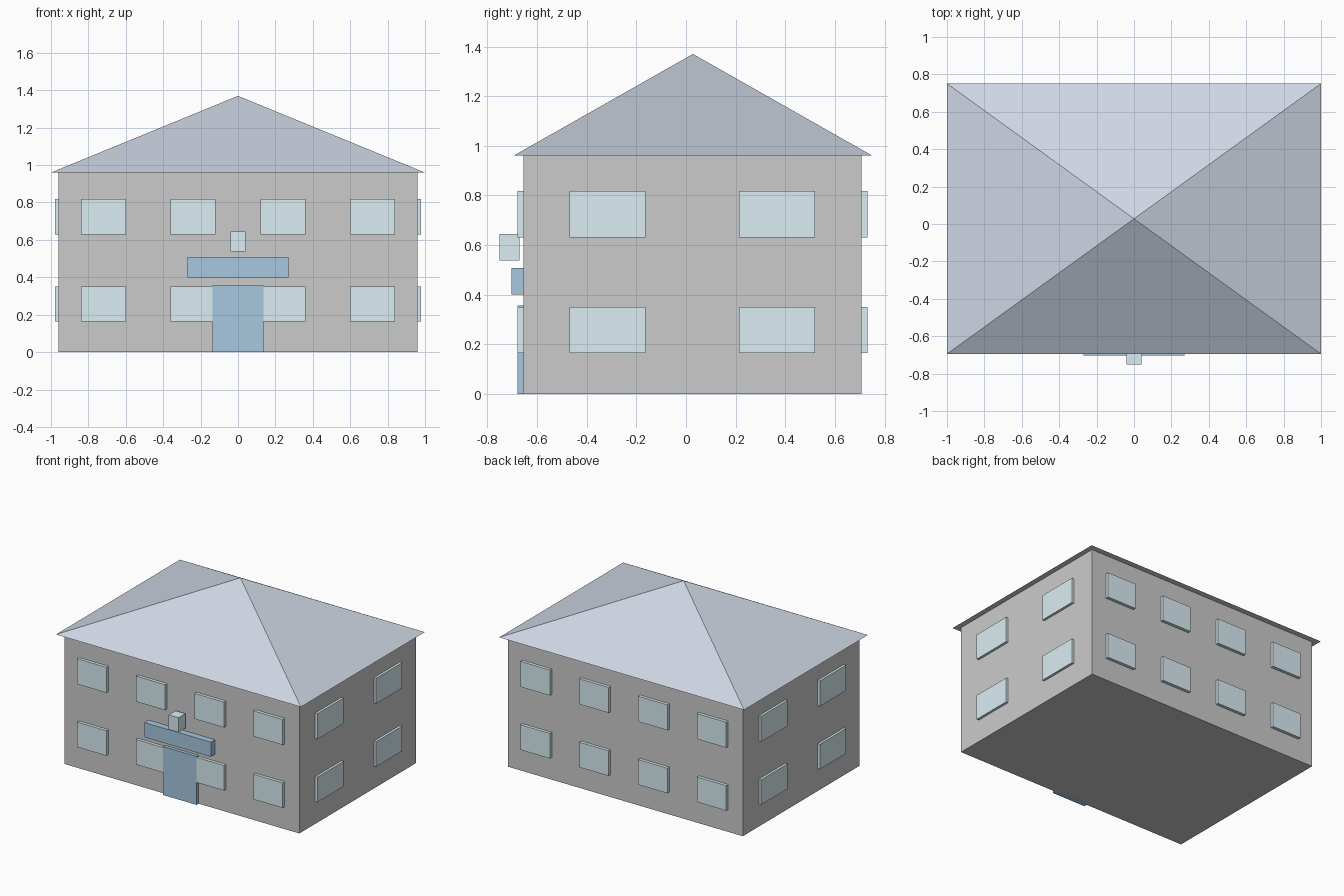
import bpy, bmesh

if "Cube" in bpy.data.objects:
    bpy.data.objects.remove(bpy.data.objects["Cube"])


def material(name, rgb):
    m = bpy.data.materials.new(name)
    m.diffuse_color = (*rgb, 1)
    m.use_nodes = True
    m.node_tree.nodes["Principled BSDF"].inputs["Base Color"].default_value = m.diffuse_color
    return m


SLATE = material("slate", (0.62, 0.67, 0.77))
GLASS = material("glass", (0.70, 0.85, 0.90))
BLUE = material("blue_paint", (0.38, 0.58, 0.74))


def make(name, bm, mat=None):
    mesh = bpy.data.meshes.new(name)
    bm.to_mesh(mesh)
    bm.free()
    ob = bpy.data.objects.new(name, mesh)
    bpy.context.collection.objects.link(ob)
    if mat:
        mesh.materials.append(mat)
    return ob


def box(name, xs, ys, zs, mat=None):
    bm = bmesh.new()
    bmesh.ops.create_cube(bm, size=1)
    for v in bm.verts:
        v.co = [lo + (c + 0.5) * (hi - lo) for c, (lo, hi) in zip(v.co, (xs, ys, zs))]
    return make(name, bm, mat)


# Main block
FRONT, BACK, SIDE, EAVES = -0.655, 0.708, 0.96, 0.96
box("walls", (-SIDE, SIDE), (FRONT, BACK), (0, EAVES))

# Pyramid roof with a small overhang and flat underside
bm = bmesh.new()
base = [bm.verts.new((x, y, EAVES)) for x, y in
        ((-1, -0.695), (1, -0.695), (1, 0.751), (-1, 0.751))]
apex = bm.verts.new((0, 0.028, 1.37))
bm.faces.new(base[::-1])
for i in range(4):
    bm.faces.new((base[i], base[(i + 1) % 4], apex))
make("roof", bm, SLATE)

# Windows in two storeys, on all four sides
T = 0.023
for floor, zs in (("lower", (0.165, 0.35)), ("upper", (0.63, 0.818))):
    for wall, y in (("front", FRONT), ("back", BACK)):
        for i, x in enumerate((-0.72, -0.24, 0.24, 0.72)):
            box(f"{floor}_{wall}_window_{i + 1}", (x - 0.12, x + 0.12),
                (y - T, y + T), zs, GLASS)
    for wall, x in (("left", -SIDE), ("right", SIDE)):
        for i, y in enumerate((-0.317, 0.366)):
            box(f"{floor}_{wall}_window_{i + 1}", (x - 0.018, x + 0.018),
                (y - 0.153, y + 0.153), zs, GLASS)

# Entrance: door, canopy and lamp
box("door", (-0.137, 0.137), (FRONT - 0.024, FRONT + 0.024), (0, 0.357), BLUE)
box("canopy", (-0.27, 0.27), (-0.703, FRONT + 0.048), (0.40, 0.508), BLUE)
box("lamp", (-0.04, 0.04), (-0.751, -0.671), (0.537, 0.645), GLASS)
